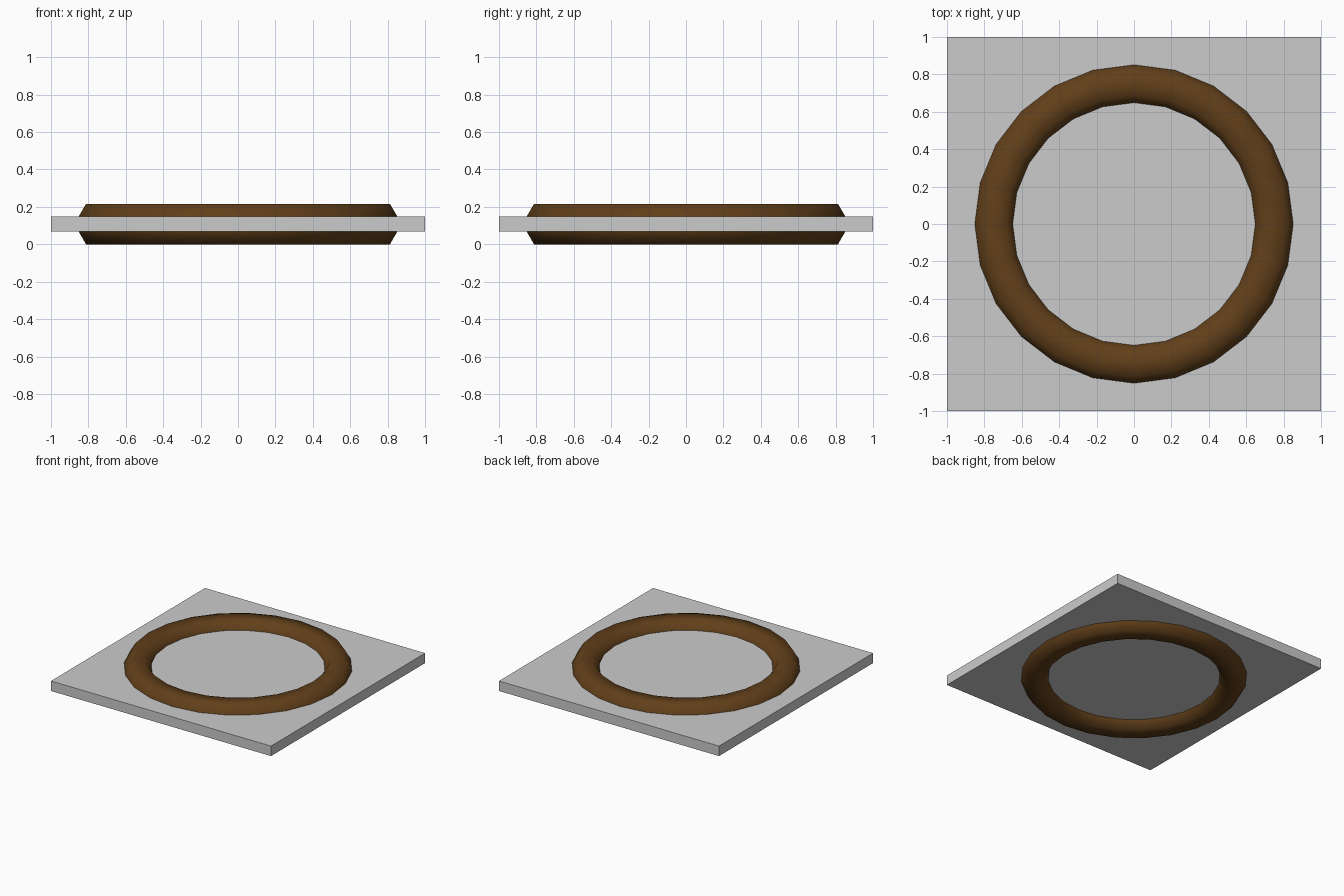
import bpy
from math import sin, pi

if "Cube" in bpy.data.objects:
    bpy.data.objects.remove(bpy.data.objects["Cube"])

MAJOR, MINOR = 0.75, 0.125
mid_z = MINOR * sin(pi / 3)   # half height of the hexagonal ring section

# Flat square slab
bpy.ops.mesh.primitive_cube_add(size=2, location=(0, 0, mid_z))
slab = bpy.context.object
slab.name = "slab"
slab.scale = (1, 1, 0.041)
bpy.ops.object.transform_apply(location=False, rotation=False, scale=True)

# Brown ring running through the slab, showing above and below
bpy.ops.mesh.primitive_torus_add(major_radius=MAJOR, minor_radius=MINOR,
                                 major_segments=24, minor_segments=6,
                                 location=(0, 0, mid_z))
ring = bpy.context.object
ring.name = "ring"
bpy.ops.object.shade_smooth()
brown = bpy.data.materials.new("brown")
brown.diffuse_color = (0.12, 0.05, 0.01, 1)
brown.use_nodes = True
brown.node_tree.nodes["Principled BSDF"].inputs["Base Color"].default_value = brown.diffuse_color
ring.data.materials.append(brown)
